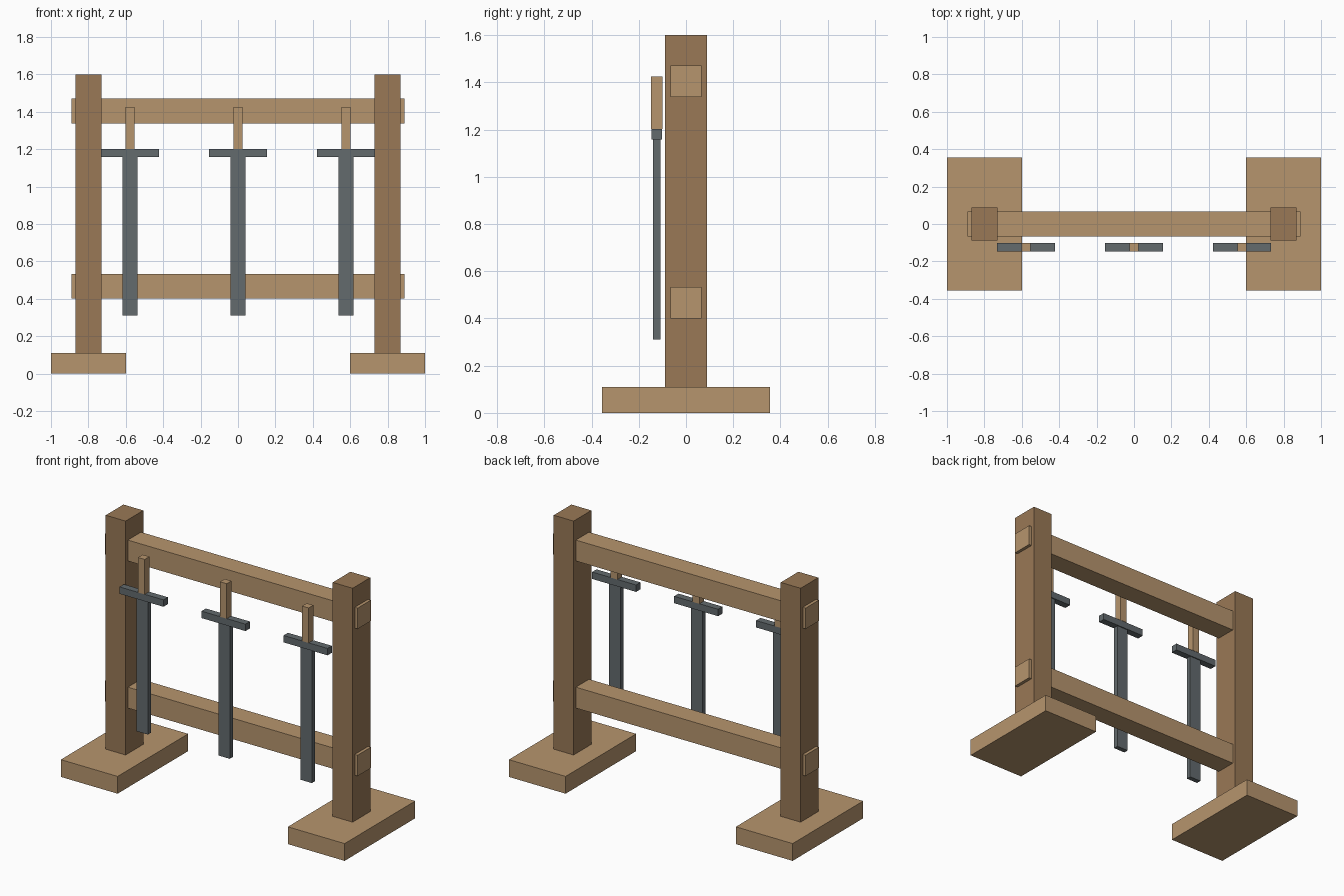
import bpy

if "Cube" in bpy.data.objects:
    bpy.data.objects.remove(bpy.data.objects["Cube"])


def material(name, color):
    m = bpy.data.materials.new(name)
    m.diffuse_color = (*color, 1)
    m.use_nodes = True
    m.node_tree.nodes["Principled BSDF"].inputs["Base Color"].default_value = m.diffuse_color
    return m


light_wood = material("light_wood", (0.47, 0.30, 0.155))
dark_wood = material("dark_wood", (0.32, 0.19, 0.093))
steel = material("steel", (0.125, 0.145, 0.155))


def box(name, x, y, z, mat):
    """Box from (min, max) ranges on each axis."""
    bpy.ops.mesh.primitive_cube_add(
        size=1, location=[(a + b) / 2 for a, b in (x, y, z)])
    o = bpy.context.object
    o.name = name
    o.scale = [b - a for a, b in (x, y, z)]
    bpy.ops.object.transform_apply(location=False, rotation=False, scale=True)
    o.data.materials.append(mat)
    return o


def span(centre, width):
    return (centre - width / 2, centre + width / 2)


# Feet and posts
for side, s in (("left", -1), ("right", 1)):
    box(f"{side}_foot", span(0.8 * s, 0.4), span(0, 0.71), (0, 0.11), light_wood)
    box(f"{side}_post", span(0.8 * s, 0.14), span(0, 0.178), (0.11, 1.6), dark_wood)

# Cross rails, ends poking out through the posts
for name, z in (("lower_rail", 0.467), ("upper_rail", 1.404)):
    box(name, span(0, 1.78), span(0, 0.133), span(z, 0.133), light_wood)

# Three hanging swords in front of the rails
for i, x in enumerate((-0.578, 0, 0.578), 1):
    y = -0.124
    box(f"sword_blade_{i}", span(x, 0.08), span(y, 0.031), (0.311, 1.16), steel)
    box(f"sword_guard_{i}", span(x, 0.31), span(y, 0.044), (1.158, 1.202), steel)
    box(f"sword_grip_{i}", span(x, 0.047), span(y, 0.047), (1.202, 1.425), light_wood)
